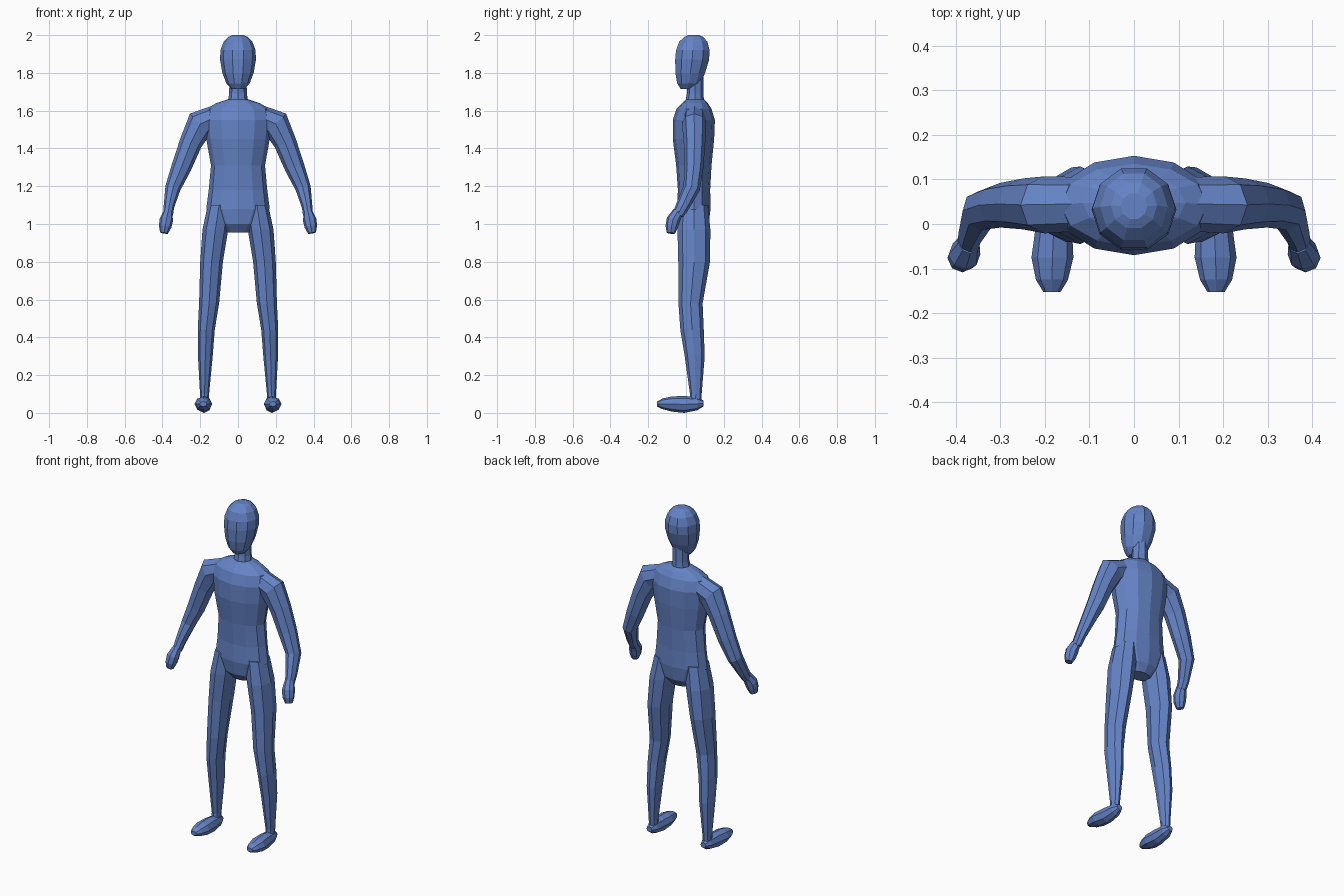
import bpy, bmesh, math
from mathutils import Vector

blue = bpy.data.materials.new("body blue")
blue.diffuse_color = (0.13, 0.23, 0.57, 1)

X, Y, Z = Vector((1, 0, 0)), Vector((0, 1, 0)), Vector((0, 0, 1))


def loft(name, sections, sides, ref=Y, axis=None, mirror=False):
    """Skin rings (x, y, z, width radius, depth radius) along a path."""
    pts = [Vector(s[:3]) for s in sections]
    bm = bmesh.new()
    rings = []
    for i, (p, s) in enumerate(zip(pts, sections)):
        a, b = pts[max(i - 1, 0)], pts[min(i + 1, len(pts) - 1)]
        t = axis or (b - a).normalized()
        v = (ref - t * ref.dot(t)).normalized()
        u = v.cross(t)
        ring = []
        for k in range(sides):
            ang = 2 * math.pi * k / sides
            ring.append(bm.verts.new(p + u * s[3] * math.cos(ang) + v * s[4] * math.sin(ang)))
        rings.append(ring)
    for lo, hi in zip(rings, rings[1:]):
        for k in range(sides):
            n = (k + 1) % sides
            bm.faces.new((lo[k], lo[n], hi[n], hi[k]))
    bm.faces.new(rings[0])
    bm.faces.new(rings[-1])
    bmesh.ops.recalc_face_normals(bm, faces=bm.faces)
    me = bpy.data.meshes.new(name)
    bm.to_mesh(me)
    bm.free()
    me.materials.append(blue)
    ob = bpy.data.objects.new(name, me)
    bpy.context.collection.objects.link(ob)
    if mirror:
        mod = ob.modifiers.new("mirror", 'MIRROR')
        mod.use_mirror_merge = False
    return ob


def upright(rows):
    """Rows of (z, half width, front y, back y) as level rings."""
    return [(0, (f + b) / 2, z, w, (b - f) / 2) for z, w, f, b in rows]


# Torso from crotch to shoulder line
loft("torso", upright([
    (0.955, 0.065, 0.00, 0.09),
    (1.00, 0.12, -0.035, 0.12),
    (1.08, 0.168, -0.047, 0.130),
    (1.18, 0.155, -0.043, 0.128),
    (1.31, 0.143, -0.052, 0.135),
    (1.45, 0.168, -0.070, 0.149),
    (1.55, 0.178, -0.070, 0.153),
    (1.61, 0.165, -0.050, 0.135),
    (1.64, 0.115, -0.020, 0.115),
    (1.66, 0.055, 0.00, 0.095)]), 12, axis=Z)

# Neck
loft("neck", upright([
    (1.64, 0.055, -0.005, 0.097),
    (1.69, 0.047, 0.005, 0.092),
    (1.78, 0.045, 0.005, 0.092)]), 8, axis=Z)

# Head, with the chin forward of the neck
loft("head", upright([
    (1.715, 0.035, -0.030, 0.045),
    (1.745, 0.062, -0.050, 0.080),
    (1.80, 0.083, -0.060, 0.105),
    (1.87, 0.095, -0.062, 0.127),
    (1.92, 0.093, -0.057, 0.129),
    (1.965, 0.076, -0.040, 0.117),
    (1.99, 0.052, -0.012, 0.095),
    (2.00, 0.030, 0.010, 0.070)]), 10, axis=Z)

# Arms, from inside the shoulder to the elbow and wrist
loft("arms", [
    (0.11, 0.045, 1.57, 0.062, 0.060),
    (0.20, 0.043, 1.53, 0.077, 0.064),
    (0.25, 0.045, 1.43, 0.060, 0.057),
    (0.30, 0.042, 1.30, 0.053, 0.050),
    (0.345, 0.030, 1.19, 0.041, 0.045),
    (0.366, -0.020, 1.09, 0.028, 0.036),
    (0.370, -0.042, 1.05, 0.026, 0.030)], 8, mirror=True)

# Closed hands
loft("hands", [
    (0.370, -0.042, 1.065, 0.024, 0.028),
    (0.380, -0.068, 1.02, 0.036, 0.036),
    (0.386, -0.076, 0.985, 0.033, 0.033),
    (0.392, -0.080, 0.952, 0.021, 0.022)], 8, mirror=True)

# Legs, from inside the hips through knee and calf to the ankle
loft("legs", [
    (0.100, 0.041, 1.10, 0.060, 0.075),
    (0.120, 0.042, 0.97, 0.068, 0.087),
    (0.140, 0.043, 0.80, 0.060, 0.084),
    (0.153, 0.024, 0.58, 0.053, 0.064),
    (0.168, 0.032, 0.44, 0.045, 0.062),
    (0.173, 0.046, 0.30, 0.039, 0.053),
    (0.177, 0.052, 0.10, 0.024, 0.031),
    (0.178, 0.050, 0.05, 0.024, 0.030)], 8, axis=Z, mirror=True)

# Feet, heel to toe
loft("feet", [
    (0.178, 0.092, 0.050, 0.018, 0.016),
    (0.178, 0.060, 0.048, 0.034, 0.034),
    (0.180, -0.01, 0.045, 0.041, 0.045),
    (0.183, -0.075, 0.047, 0.047, 0.040),
    (0.184, -0.125, 0.048, 0.036, 0.028),
    (0.184, -0.153, 0.047, 0.019, 0.013)], 8, ref=Z, axis=-Y, mirror=True)
